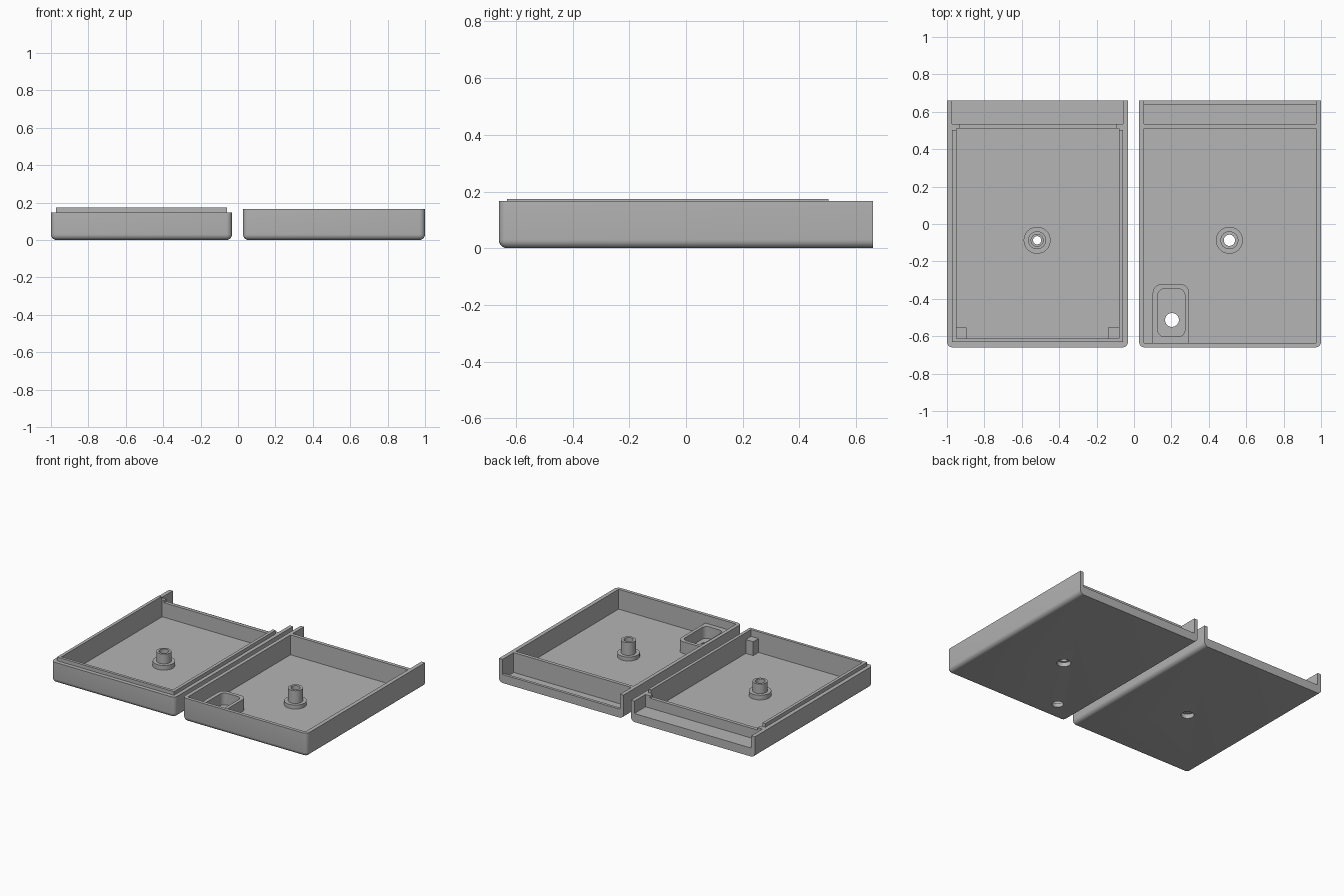
import bpy, bmesh
from mathutils import Matrix, Vector

if "Cube" in bpy.data.objects:
    bpy.data.objects.remove(bpy.data.objects["Cube"], do_unlink=True)

grey = bpy.data.materials.new("plain grey")
grey.use_nodes = True
colour = (0.46, 0.46, 0.46, 1)
grey.diffuse_color = colour
grey.node_tree.nodes["Principled BSDF"].inputs["Base Color"].default_value = colour

FLOOR = 0.027
BACK = 0.66
ABOVE = 0.4


def make(name, bm):
    bmesh.ops.recalc_face_normals(bm, faces=bm.faces)
    mesh = bpy.data.meshes.new(name)
    bm.to_mesh(mesh)
    bm.free()
    mesh.materials.append(grey)
    obj = bpy.data.objects.new(name, mesh)
    bpy.context.collection.objects.link(obj)
    return obj


def box(x, y, z, radius=0.0, pick=None, segments=5):
    """Box from three ranges; edges accepted by pick are rounded."""
    bm = bmesh.new()
    bmesh.ops.create_cube(bm, size=1)
    for v in bm.verts:
        v.co = Vector([r[0] if c < 0 else r[1] for c, r in zip(v.co, (x, y, z))])
    if radius:
        mid = Vector([sum(r) / 2 for r in (x, y, z)])
        edges = []
        for e in bm.edges:
            along = e.verts[1].co - e.verts[0].co
            centre = (e.verts[0].co + e.verts[1].co) / 2 - mid
            if pick(along, centre):
                edges.append(e)
        bmesh.ops.bevel(bm, geom=edges, offset=radius, segments=segments,
                        profile=0.5, affect='EDGES')
    return make("piece", bm)


def rod(x, y, z0, z1, r):
    bm = bmesh.new()
    bmesh.ops.create_cone(bm, cap_ends=True, segments=40, radius1=r, radius2=r, depth=z1 - z0,
                          matrix=Matrix.Translation((x, y, (z0 + z1) / 2)))
    return make("piece", bm)


def combine(body, piece, operation):
    """Apply one boolean and remove the helper piece."""
    mod = body.modifiers.new("shape", 'BOOLEAN')
    mod.operation = operation
    mod.solver = 'EXACT'
    mod.object = piece
    bpy.context.view_layer.update()
    graph = bpy.context.evaluated_depsgraph_get()
    mesh = bpy.data.meshes.new_from_object(body.evaluated_get(graph))
    body.modifiers.clear()
    body.data = mesh
    bpy.data.objects.remove(piece, do_unlink=True)


def add(body, piece):
    combine(body, piece, 'UNION')


def cut(body, piece):
    combine(body, piece, 'DIFFERENCE')


def outer_edges(along, centre):
    """Upright front corners, and the bottom edge except at the back."""
    if abs(along.z) > 0.01:
        return centre.y < 0
    if centre.z > 0:
        return False
    return abs(along.y) > 0.01 or centre.y < 0


def upright(along, centre):
    return abs(along.z) > 0.01


def back_upright(along, centre):
    return abs(along.z) > 0.01 and centre.y > 0


def shell(name, x, height):
    body = box(x, (-BACK, BACK), (0, height), 0.03, outer_edges)
    body.name = name
    body.data.name = name
    return body


# Base tray: thin walls, rear bay with a low sill
base = shell("base_tray", (0.027, 1.0), 0.167)
cut(base, box((0.053, 0.972), (-0.636, 0.51), (FLOOR, ABOVE)))
cut(base, box((0.053, 0.972), (0.535, 0.64), (FLOOR, ABOVE)))
cut(base, box((0.053, 0.972), (0.63, 0.7), (0.06, ABOVE)))

# Cable pocket in the front corner
add(base, box((0.1, 0.295), (-0.645, -0.322), (0.01, 0.11), 0.045, back_upright))
cut(base, box((0.127, 0.272), (-0.602, -0.347), (FLOOR, 0.14), 0.035, upright))
cut(base, rod(0.203, -0.513, -0.1, 0.08, 0.037))

# Base screw post with countersunk underside
px, py = 0.51, -0.087
add(base, rod(px, py, 0.01, 0.055, 0.072))
add(base, rod(px, py, 0.02, 0.145, 0.048))
cut(base, rod(px, py, -0.1, 0.2, 0.03))
cut(base, rod(px, py, -0.1, 0.03, 0.045))

# Lid tray: thicker walls with a raised locating lip on three sides
lid = shell("lid_tray", (-1.0, -0.032), 0.147)
add(lid, box((-0.972, -0.058), (-0.632, 0.503), (0.1, 0.173)))
cut(lid, box((-0.95, -0.08), (-0.612, 0.51), (FLOOR, ABOVE)))
cut(lid, box((-0.972, -0.058), (0.535, 0.7), (0.06, ABOVE)))
cut(lid, box((-0.934, -0.095), (0.5, 0.55), (0.13, ABOVE)))

# Blocks in the two front inner corners
for x in ((-0.96, -0.895), (-0.138, -0.07)):
    add(lid, box(x, (-0.62, -0.553), (0.01, 0.125)))

# Lid screw post with a recess below
px = -0.518
add(lid, rod(px, py, 0.01, 0.06, 0.072))
add(lid, rod(px, py, 0.02, 0.128, 0.048))
cut(lid, rod(px, py, -0.1, 0.2, 0.022))
cut(lid, rod(px, py, 0.09, 0.2, 0.032))
cut(lid, rod(px, py, -0.1, 0.03, 0.042))

# Smooth the rounded edges, keep the rest crisp
for body in (base, lid):
    bpy.ops.object.select_all(action='DESELECT')
    body.select_set(True)
    bpy.context.view_layer.objects.active = body
    bpy.ops.object.shade_smooth_by_angle(angle=0.5)
